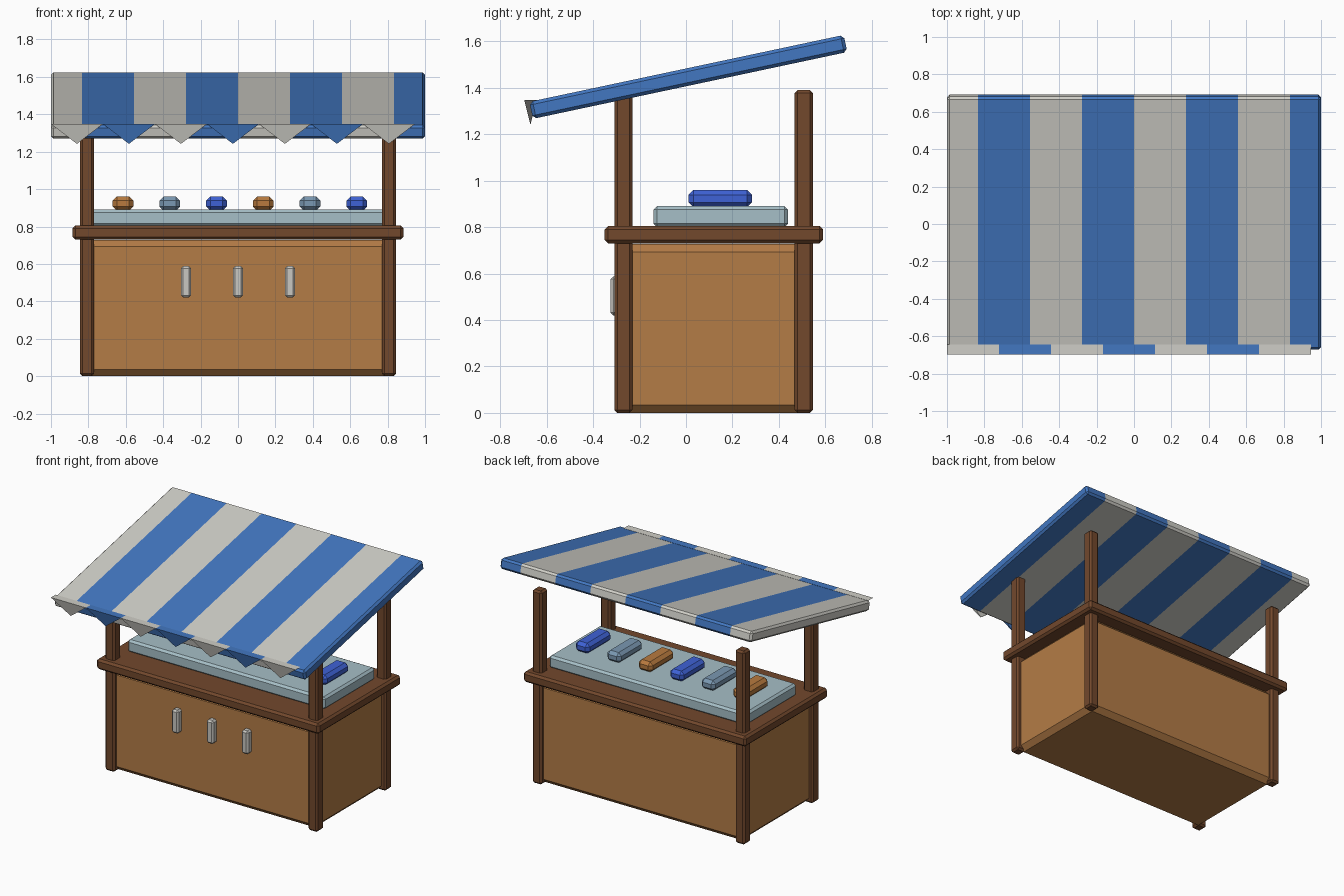
import bpy, bmesh, math
from mathutils import Matrix, Vector

if "Cube" in bpy.data.objects:
    bpy.data.objects.remove(bpy.data.objects["Cube"], do_unlink=True)


def material(name, r, g, b):
    lin = [((c / 255 + 0.055) / 1.055) ** 2.4 for c in (r, g, b)] + [1]
    mat = bpy.data.materials.new(name)
    mat.use_nodes = True
    mat.diffuse_color = lin
    bsdf = next(n for n in mat.node_tree.nodes if n.type == 'BSDF_PRINCIPLED')
    bsdf.inputs["Base Color"].default_value = lin
    return mat


dark_wood = material("dark wood", 114, 72, 44)
light_wood = material("light wood", 180, 124, 70)
cream = material("cream cloth", 207, 206, 199)
blue = material("blue cloth", 66, 119, 193)
ice = material("pale ice", 166, 191, 199)
silver = material("silver", 202, 200, 194)
goods = [material("orange goods", 184, 122, 62),
         material("slate goods", 122, 152, 178),
         material("royal blue goods", 62, 98, 214)]


def finish(bm, name, *mats):
    bmesh.ops.recalc_face_normals(bm, faces=bm.faces[:])
    mesh = bpy.data.meshes.new(name)
    bm.to_mesh(mesh)
    bm.free()
    for m in mats:
        mesh.materials.append(m)
    obj = bpy.data.objects.new(name, mesh)
    bpy.context.collection.objects.link(obj)
    return obj


def box_mesh(lo, hi, bevel):
    """Chamfered box between two opposite corners."""
    lo, hi = Vector(lo), Vector(hi)
    bm = bmesh.new()
    bmesh.ops.create_cube(bm, size=1, matrix=Matrix.Translation((lo + hi) / 2)
                          @ Matrix.Diagonal((*(hi - lo), 1)))
    bmesh.ops.bevel(bm, geom=bm.edges[:], offset=bevel, segments=1, affect='EDGES')
    return bm


def box(name, lo, hi, bevel, mat):
    return finish(box_mesh(lo, hi, bevel), name, mat)


# Cabinet, counter and ice tray
box("cabinet", (-0.815, -0.28, 0), (0.815, 0.52, 0.728), 0.035, light_wood)
box("counter", (-0.885, -0.35, 0.73), (0.885, 0.59, 0.805), 0.015, dark_wood)
box("ice_tray", (-0.785, -0.14, 0.80), (0.785, 0.44, 0.89), 0.015, ice)

# Corner posts
for side, x in (("right", -0.807), ("left", 0.807)):
    for end, y in (("front", -0.27), ("back", 0.507)):
        box(f"{end}_{side}_post", (x - 0.038, y - 0.039, 0),
            (x + 0.038, y + 0.039, 1.39), 0.013, dark_wood)

# Handles on the front
for i in range(3):
    x = (i - 1) * 0.278
    box(f"handle_{i + 1}", (x - 0.027, -0.325, 0.42), (x + 0.027, -0.27, 0.588),
        0.012, silver)

# Goods laid out on the ice
for i in range(6):
    x = -0.615 + i * 0.25
    box(f"goods_{i + 1}", (x - 0.055, 0.01, 0.885), (x + 0.055, 0.285, 0.96),
        0.022, goods[i % 3])

# Striped awning: slab cut at each stripe edge, then tilted
STRIPE = 0.278
bm = box_mesh((-1, -0.692, -0.0375), (1, 0.692, 0.0375), 0.014)
for k in range(-3, 4):
    bmesh.ops.bisect_plane(bm, geom=bm.verts[:] + bm.edges[:] + bm.faces[:],
                           plane_co=(k * STRIPE, 0, 0), plane_no=(1, 0, 0))
for f in bm.faces:
    f.material_index = math.floor(f.calc_center_median().x / STRIPE) % 2
bm.transform(Matrix.Translation((0, 0.01, 1.447))
             @ Matrix.Rotation(math.radians(12), 4, 'X'))
finish(bm, "awning", cream, blue)

# Pointed trim along the front edge: upside-down pyramids
for i in range(7):
    x = -1 + (i + 0.5) * STRIPE
    bm = bmesh.new()
    rim = [bm.verts.new((x + sx * STRIPE / 2, -0.67 + sy * 0.027, 1.348))
           for sx, sy in ((-1, -1), (1, -1), (1, 1), (-1, 1))]
    tip = bm.verts.new((x, -0.67, 1.242))
    bm.faces.new(rim)
    for j in range(4):
        bm.faces.new((rim[j], rim[(j + 1) % 4], tip))
    finish(bm, f"awning_point_{i + 1}", (cream, blue)[i % 2])
